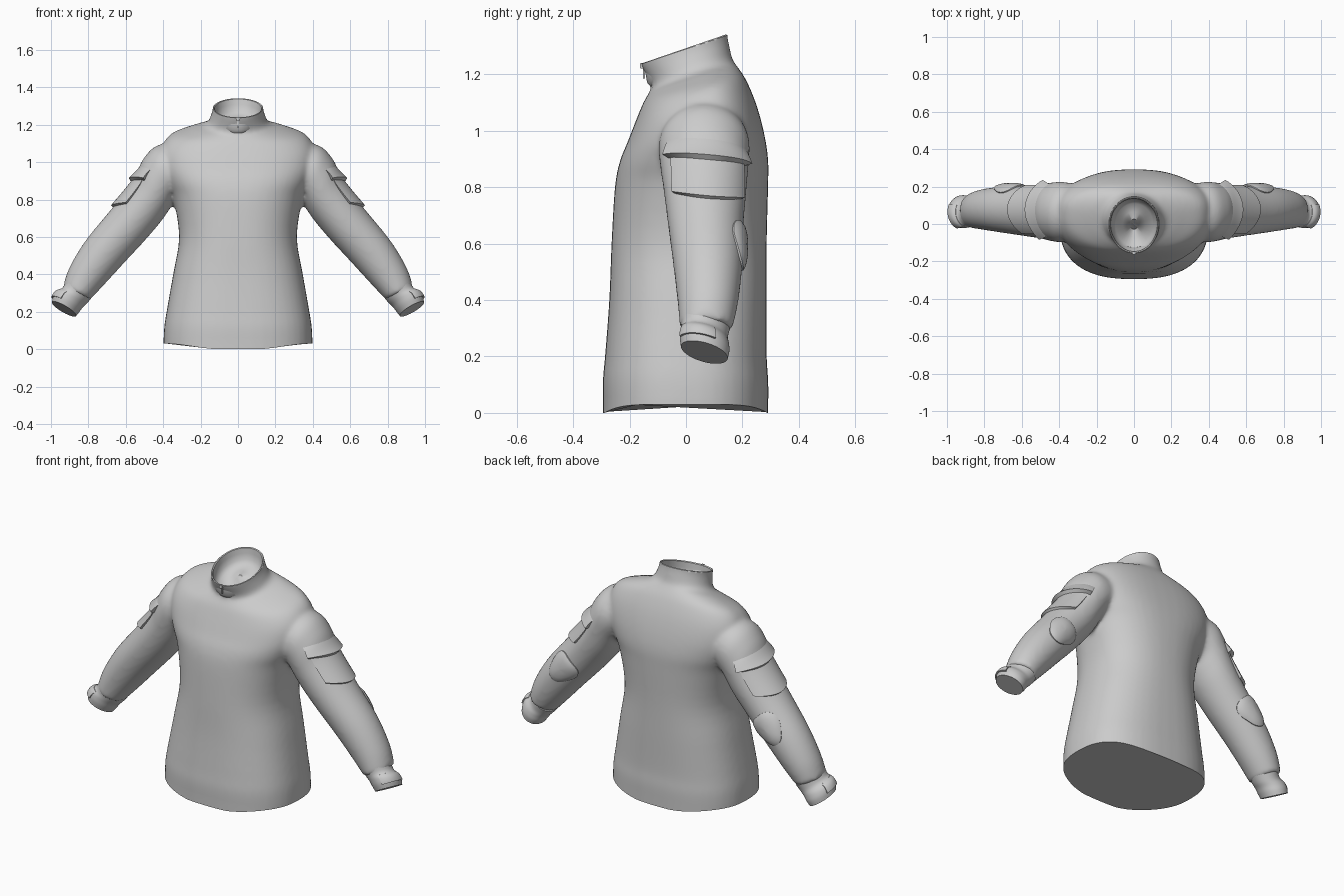
import bpy, bmesh, math
from mathutils import Vector

if "Cube" in bpy.data.objects:
    bpy.data.objects.remove(bpy.data.objects["Cube"])

N = 48  # points around each cross-section


def sample(rows, t):
    """Smooth interpolation through rows of numbers."""
    t = max(0.0, min(t, len(rows) - 1))
    i = min(int(t), len(rows) - 2)
    f = t - i
    p = [rows[max(0, min(len(rows) - 1, i + k))] for k in (-1, 0, 1, 2)]
    return [0.5 * (2 * b + (c - a) * f + (2 * a - 5 * b + 4 * c - d) * f * f
                   + (3 * b - a - 3 * c + d) * f ** 3) for a, b, c, d in zip(*p)]


def spow(v, e):
    return math.copysign(abs(v) ** e, v)


def body_ring(row):
    """Row: z front, z back, half width, y front, y back, y at the sides, roundness."""
    zf, zb, hw, yf, yb, yc, e = row
    pts = []
    for k in range(N):
        a = 2 * math.pi * k / N
        s = spow(math.sin(a), e)
        y = yc + (s * (yb - yc) if s > 0 else -s * (yf - yc))
        pts.append(Vector((hw * spow(math.cos(a), e), y, zf + (zb - zf) * (y - yf) / (yb - yf))))
    return pts


def sleeve_point(rows, t, ang, off=0.0, tilt=0.0):
    """Row: outer x, z, inner x, z, y front, y back. Angle 0 is outward, 90 is back."""
    ox, oz, ix, iz, y0, y1 = sample(rows, t)
    a = Vector((ox - ix, 0, oz - iz)) / 2
    b = (y1 - y0) / 2
    c, s = math.cos(ang), math.sin(ang)
    n = (a.normalized() * c / a.length + Vector((0, s / b, 0))).normalized()
    p = Vector(((ox + ix) / 2, (y0 + y1) / 2, (oz + iz) / 2)) + a * c + Vector((0, b * s, 0))
    return p + n * off + Vector((0, 0, -tilt * b * s))


def sleeve_rings(rows, steps, tilt=0.0):
    m = (len(rows) - 1) * steps
    return [[sleeve_point(rows, i / steps, 2 * math.pi * k / N, 0, tilt) for k in range(N)]
            for i in range(m + 1)]


def loft(bm, rings, cyclic=True, caps=True):
    vs = [[bm.verts.new(p) for p in r] for r in rings]
    n = len(rings[0])
    for a, b in zip(vs, vs[1:]):
        for k in range(n if cyclic else n - 1):
            j = (k + 1) % n
            bm.faces.new((a[k], a[j], b[j], b[k]))
    if caps:
        bm.faces.new(vs[0])
        bm.faces.new(vs[-1])


def trim(bm, co, no, moves):
    """Cut off everything past a plane, extrude the open rim through the moves, close it."""
    cut = bmesh.ops.bisect_plane(bm, geom=bm.verts[:] + bm.edges[:] + bm.faces[:], dist=1e-5,
                                 plane_co=co, plane_no=no, clear_outer=True)
    edges = [g for g in cut['geom_cut'] if isinstance(g, bmesh.types.BMEdge)]
    for move in moves:
        geom = bmesh.ops.extrude_edge_only(bm, edges=edges)['geom']
        edges = [g for g in geom if isinstance(g, bmesh.types.BMEdge)]
        for g in geom:
            if isinstance(g, bmesh.types.BMVert):
                g.co = move(g.co)
    bmesh.ops.contextual_create(bm, geom=edges)


def finish(bm, name, mirror=False, mods=(), angle=35, edit=None):
    bmesh.ops.recalc_face_normals(bm, faces=bm.faces)
    me = bpy.data.meshes.new(name)
    bm.to_mesh(me)
    bm.free()
    ob = bpy.data.objects.new(name, me)
    bpy.context.collection.objects.link(ob)
    bpy.ops.object.select_all(action='DESELECT')
    ob.select_set(True)
    bpy.context.view_layer.objects.active = ob
    for kind, props in mods:
        m = ob.modifiers.new(kind.title(), kind)
        for k, v in props.items():
            setattr(m, k, v)
        bpy.ops.object.modifier_apply(modifier=m.name)
    if edit:
        bm = bmesh.new()
        bm.from_mesh(ob.data)
        edit(bm)
        bmesh.ops.recalc_face_normals(bm, faces=bm.faces)
        bm.to_mesh(ob.data)
        bm.free()
    bpy.ops.object.shade_smooth_by_angle(angle=math.radians(angle))
    if mirror:
        ob.modifiers.new("Mirror", 'MIRROR').use_mirror_merge = False
    return ob


def strip_patch(name, rows, t0, t1, a0, a1, off0, off1, tilt=0.0, bend=0.0):
    """Raised panel wrapped on the sleeve, with its border sunk into the cloth."""
    nu, nv = 10, 20
    us = [0] + [i / nu for i in range(nu + 1)] + [1]
    vs = [0] + [i / nv for i in range(nv + 1)] + [1]
    rings = []
    for i, u in enumerate(us):
        r = []
        for j, v in enumerate(vs):
            edge = i in (0, len(us) - 1) or j in (0, len(vs) - 1)
            t = t0 + (t1 - t0) * u - bend * (2 * v - 1) ** 2
            off = -0.02 if edge else off0 + (off1 - off0) * u
            r.append(sleeve_point(rows, t, math.radians(a0 + (a1 - a0) * v), off, tilt))
        rings.append(r)
    bm = bmesh.new()
    loft(bm, rings, cyclic=False, caps=False)
    finish(bm, name, mirror=True)


# Torso profile, running up through the shoulders into the stand-up collar
TORSO = [(-.06, -.06, .40, -.29, .29, 0, .8), (.1, .1, .396, -.295, .292, 0, .8),
         (.2, .2, .382, -.287, .286, 0, .8), (.4, .4, .347, -.272, .286, .01, .82),
         (.6, .6, .315, -.264, .286, .02, .85), (.8, .8, .345, -.252, .291, .04, .85),
         (.89, .9, .385, -.235, .291, .05, .82), (.96, 1.0, .415, -.207, .275, .06, .8),
         (1.04, 1.10, .41, -.176, .247, .06, .8), (1.10, 1.18, .36, -.151, .213, .06, .85),
         (1.135, 1.225, .25, -.131, .184, .05, .95), (1.155, 1.25, .17, -.122, .166, .03, 1),
         (1.20, 1.30, .144, -.142, .154, .01, 1), (1.24, 1.34, .134, -.161, .147, 0, 1),
         (1.30, 1.40, .134, -.168, .146, 0, 1)]

SLEEVE = [(.28, 1.10, .24, .87, -.05, .20), (.425, 1.092, .33, .81, -.095, .225),
          (.505, 1.02, .365, .75, -.092, .222), (.56, .91, .41, .685, -.08, .215),
          (.665, .765, .49, .59, -.065, .205), (.812, .585, .61, .46, -.045, .2),
          (.90, .44, .715, .345, -.03, .185), (.937, .335, .79, .265, -.022, .165)]

CUFF = [(.92, .36, .78, .28, -.02, .155), (.94, .325, .805, .25, -.016, .148),
        (.972, .308, .828, .228, -.02, .152), (.988, .282, .846, .204, -.022, .154),
        (.995, .25, .865, .18, -.018, .148)]


def open_ends(bm):
    # Hem: cut clean, then drop the rim to a line dipping at front and back
    trim(bm, (0, 0, .05), (0, 0, -1),
         [lambda p: Vector((p.x, p.y, .03 * (1 - min(1, abs(p.y) / .288) ** 6)))])

    # Collar mouth: cut on a slant, then fold the rim in and down as a lining
    def inward(scale, drop):
        return lambda p: Vector((p.x * scale, p.y * scale, p.z - drop))
    trim(bm, (0, -.155, 1.238), (0, -.1, .3),
         [inward(.97, -.003), inward(.96, .004), inward(.98, .03), inward(.96, .035),
          inward(.85, .025), inward(.6, .015), inward(.4, .005)])


# Shirt body: torso, collar and both sleeves fused into one smooth cloth surface
bm = bmesh.new()
loft(bm, [body_ring(sample(TORSO, i / 4)) for i in range(4 * len(TORSO) - 3)])
arm = sleeve_rings(SLEEVE, 5)
loft(bm, arm)
loft(bm, [[Vector((-p.x, p.y, p.z)) for p in r] for r in arm])
finish(bm, "shirt_body", angle=45, edit=open_ends, mods=[
    ('REMESH', dict(mode='VOXEL', voxel_size=.011)),
    ('SMOOTH', dict(factor=.5, iterations=14))])

# Cuffs and their fastening tabs
bm = bmesh.new()
loft(bm, sleeve_rings(CUFF, 4, .25))
finish(bm, "cuff", mirror=True)
strip_patch("cuff_tab", CUFF, 1.4, 3.2, -70, 25, .002, .008, .25)

# Upper-arm pocket and its flap
strip_patch("sleeve_pocket", SLEEVE, 2.9, 4.03, -52, 66, .002, .014, 0, .35)
strip_patch("pocket_flap", SLEEVE, 2.45, 3.12, -58, 72, -.002, .026, 0, .55)

# Elbow pads: domed rounded triangles on the back of the sleeves
bm = bmesh.new()
rings = []
for r, off in ((.02, .018), (.3, .0175), (.6, .015), (.85, .011), (1, .005), (1.02, -.02)):
    ring = []
    for k in range(N):
        a = 2 * math.pi * k / N
        q = r * (1 + .1 * math.cos(3 * a))
        ring.append(sleeve_point(SLEEVE, 4.6 + .44 * q * math.cos(a),
                                 math.radians(87 + 40 * q * math.sin(a)), off))
    rings.append(ring)
loft(bm, rings)
finish(bm, "elbow_pad", mirror=True)


# Zip at the collar front: slider and hanging pull
def box(bm, loc, size):
    for v in bmesh.ops.create_cube(bm, size=1)['verts']:
        v.co = Vector(loc) + Vector([c * s for c, s in zip(v.co, size)])


bm = bmesh.new()
box(bm, (0, -.155, 1.23), (.018, .016, .02))
box(bm, (0, -.149, 1.205), (.011, .006, .042))
bmesh.ops.bevel(bm, geom=bm.edges[:], offset=.002, segments=2, affect='EDGES')
finish(bm, "zip_pull")
